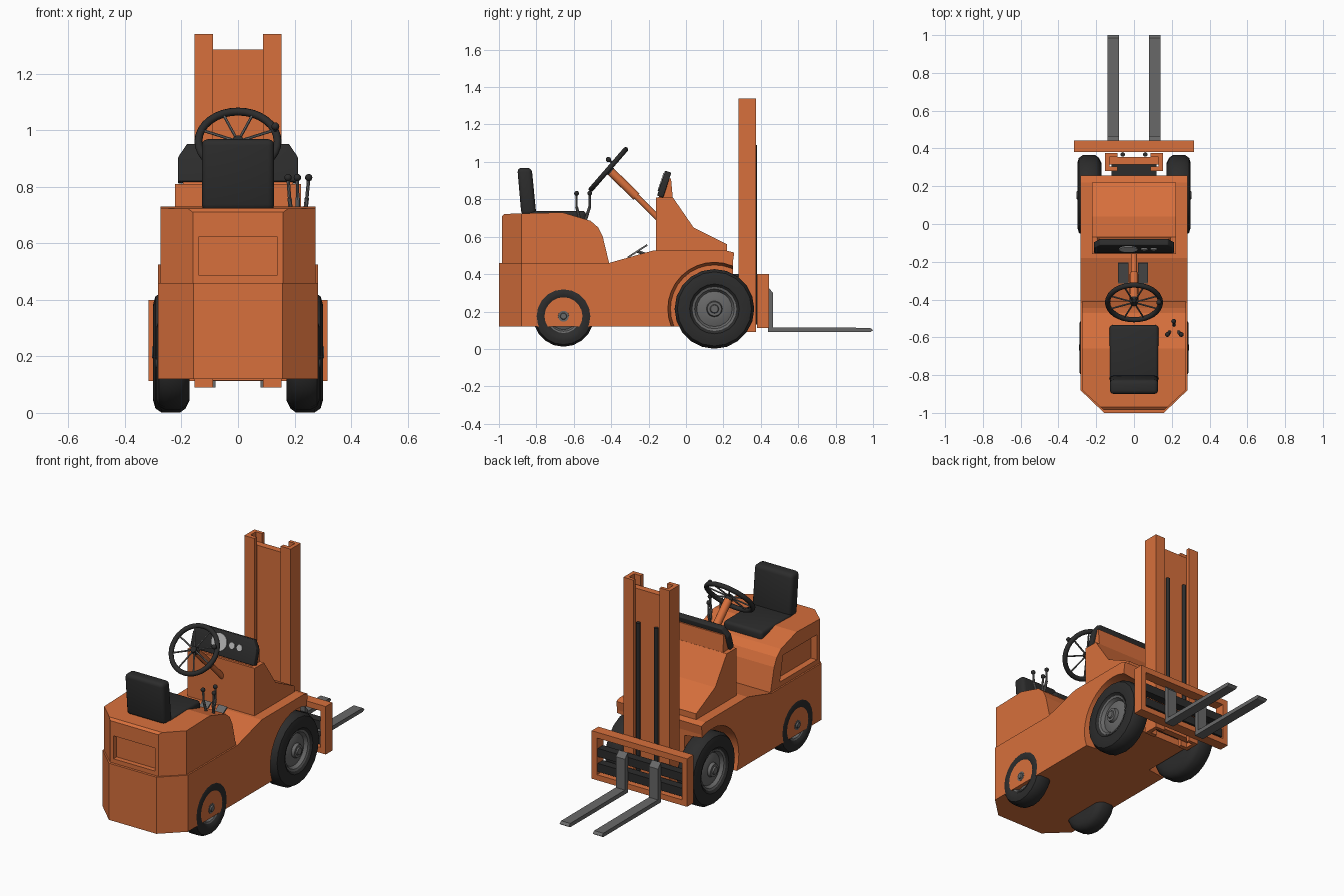
import bpy, bmesh, math
from mathutils import Vector, Matrix

if "Cube" in bpy.data.objects:
    bpy.data.objects.remove(bpy.data.objects["Cube"])

def material(name, col):
    m = bpy.data.materials.new(name)
    m.diffuse_color = (*col, 1)
    m.use_nodes = True
    m.node_tree.nodes["Principled BSDF"].inputs["Base Color"].default_value = m.diffuse_color
    return m

ORANGE = material("orange_paint", (0.68, 0.16, 0.045))
BLACK = material("black_rubber", (0.025, 0.025, 0.025))
STEEL = material("dark_steel", (0.14, 0.14, 0.14))
PALE = material("gauge_face", (0.5, 0.5, 0.5))

def finish(name, bm, mat, smooth=None):
    bmesh.ops.recalc_face_normals(bm, faces=bm.faces)
    me = bpy.data.meshes.new(name)
    bm.to_mesh(me)
    bm.free()
    ob = bpy.data.objects.new(name, me)
    bpy.context.collection.objects.link(ob)
    if mat:
        me.materials.append(mat)
    if smooth:
        activate(ob)
        bpy.ops.object.shade_smooth_by_angle(angle=math.radians(smooth))
    return ob

def activate(ob):
    bpy.ops.object.select_all(action='DESELECT')
    ob.select_set(True)
    bpy.context.view_layer.objects.active = ob

def prism(name, pts, a, b, mat=None, axis='x', planes=(), bevel=0, matrix=None):
    """Extrude a 2D outline from a to b along an axis, trim by planes, bevel."""
    put = {'x': lambda p, t: (t, *p), 'y': lambda p, t: (p[0], t, p[1]),
           'z': lambda p, t: (*p, t)}[axis]
    bm = bmesh.new()
    f = bm.faces.new([bm.verts.new(put(p, a)) for p in pts])
    ext = bmesh.ops.extrude_face_region(bm, geom=[f])
    move = Vector(put((0, 0), b - a))
    bmesh.ops.translate(bm, vec=move, verts=[v for v in ext['geom'] if isinstance(v, bmesh.types.BMVert)])
    for co, no in planes:
        bmesh.ops.bisect_plane(bm, geom=bm.verts[:] + bm.edges[:] + bm.faces[:],
                               plane_co=co, plane_no=no, clear_outer=True)
        bmesh.ops.holes_fill(bm, edges=bm.edges[:], sides=0)
    bmesh.ops.recalc_face_normals(bm, faces=bm.faces)
    if bevel:
        bmesh.ops.bevel(bm, geom=bm.edges[:], offset=bevel, segments=3, profile=0.5, affect='EDGES')
    if matrix:
        bm.transform(matrix)
    return finish(name, bm, mat, 35 if bevel else None)

def box(name, x, y, z, mat=None, **kw):
    return prism(name, [(y[0], z[0]), (y[1], z[0]), (y[1], z[1]), (y[0], z[1])], *x, mat, **kw)

def rod(name, p, q, r, mat, r2=None, n=12):
    p, q = Vector(p), Vector(q)
    bm = bmesh.new()
    bmesh.ops.create_cone(bm, cap_ends=True, segments=n, radius1=r, radius2=r if r2 is None else r2,
                          depth=(q - p).length)
    bm.transform(Matrix.Translation((p + q) / 2) @ (q - p).to_track_quat('Z', 'Y').to_matrix().to_4x4())
    return finish(name, bm, mat, 40)

def ball(name, c, r, mat):
    bm = bmesh.new()
    bmesh.ops.create_uvsphere(bm, u_segments=12, v_segments=8, radius=r)
    bmesh.ops.translate(bm, vec=c, verts=bm.verts)
    return finish(name, bm, mat, 60)

def lathe(name, profile, centre, mat, n=20):
    """Spin an (x, radius) profile around the x axis."""
    bm = bmesh.new()
    vs = [bm.verts.new((x, 0, r)) for x, r in profile]
    es = [bm.edges.new(e) for e in zip(vs, vs[1:])]
    bmesh.ops.spin(bm, geom=vs + es, cent=(0, 0, 0), axis=(1, 0, 0), angle=math.tau, steps=n)
    bmesh.ops.remove_doubles(bm, verts=bm.verts, dist=1e-4)
    bmesh.ops.translate(bm, vec=centre, verts=bm.verts)
    return finish(name, bm, mat, 38)

def cut(ob, cutter):
    m = ob.modifiers.new("cut", 'BOOLEAN')
    m.operation, m.solver, m.object = 'DIFFERENCE', 'EXACT', cutter
    activate(ob)
    bpy.ops.object.modifier_apply(modifier="cut")
    bpy.data.objects.remove(cutter)

SIDES = ((-1, "left"), (1, "right"))

# Lower body with chamfered rear corners
lower = prism("lower_body", [(-1, .12), (-1, .46), (-.41, .46), (-.18, .525), (.22, .525), (.258, .515),
                             (.25, .46), (.25, .12)], -.283, .283, ORANGE,
              planes=[((s * .283, -.88, 0), (s * .12, -.125, 0)) for s in (-1, 1)])
# Upper rear body that carries the seat
upper = prism("seat_housing", [(-.985, .455), (-.985, .71), (-.97, .722), (-.66, .73), (-.51, .685), (-.47, .65),
                               (-.445, .60), (-.41, .455)], -.274, .274, ORANGE,
              planes=[((s * .274, -.88, 0), (s * .105, -.114, 0)) for s in (-1, 1)])
cut(upper, box("rear_recess_cutter", (-.138, .138), (-1.1, -.955), (.486, .624)))
cut(upper, prism("side_recess_cutter", [(-.85, .49), (-.50, .49), (-.53, .64), (-.85, .64)], -.4, -.235))

# Wheel wells and wheels: y, centre height, tyre radius, rim radius, outer x
for axle, y, z, R, rim, xo in (("front", .152, .214, .213, .118, .30), ("rear", -.655, .175, .163, .09, .288)):
    for s, side in SIDES:
        cut(lower, rod("well_cutter", (s * .165, y, z), (s * .33, y, z), R + .022, None, R + .042, 32))
        tyre = [(.172, 0), (.172, rim), (.172, R * .8), (.185, R * .93), (.205, R), (xo - .03, R),
                (xo - .008, R * .93), (xo, R * .8), (xo - .002, rim + .015), (xo - .015, rim), (xo - .04, rim)]
        lathe(f"{axle}_{side}_tyre", [(s * a, r) for a, r in tyre], (0, y, z), BLACK)
        hub = [(.20, rim), (xo - .012, rim), (xo - .016, rim * .9), (xo - .035, rim * .8), (xo - .022, rim * .5),
               (xo - .022, rim * .36), (xo - .004, rim * .32), (xo - .004, rim * .2), (xo + .004, rim * .17),
               (xo + .004, 0)]
        lathe(f"{axle}_{side}_wheel_rim", [(s * a, r) for a, r in hub], (0, y, z), STEEL)
    rod(f"{axle}_axle", (-.2, y, z), (.2, y, z), .03, STEEL)

# Front cowl and dashboard
prism("front_cowl", [(-.16, .5), (-.16, .81), (-.07, .81), (.04, .65), (.22, .56), (.22, .5)], -.222, .222, ORANGE)
prism("dashboard_backing", [(-.15, .80), (-.07, .80), (-.08, .91), (-.11, .91)], -.195, .195, ORANGE)
tilt = Matrix.Translation((0, -.155, .82)) @ Matrix.Rotation(math.radians(-18), 4, 'X')
prism("dashboard", [(-.212, 0), (.212, 0), (.212, .09), (.18, .14), (-.18, .14), (-.212, .09)],
      0, .035, BLACK, axis='y', bevel=.005, matrix=tilt)
for i, (x, r) in enumerate(((-.03, .05), (.055, .018), (.105, .018))):
    rod(f"gauge_{i + 1}", tilt @ Vector((x, .01, .075)), tilt @ Vector((x, -.005, .075)), r, PALE, n=20)

# Steering wheel, spokes, knob and column
c, ang = Vector((0, -.415, .96)), math.radians(49)
turn = Matrix.Translation(c) @ Matrix.Rotation(ang, 4, 'X')
bm = bmesh.new()
ring = [bm.verts.new((.14 + .014 * math.cos(a), 0, .014 * math.sin(a)))
        for a in [math.tau * i / 10 for i in range(10)]]
edges = [bm.edges.new((ring[i], ring[i - 1])) for i in range(10)]
bmesh.ops.spin(bm, geom=ring + edges, cent=(0, 0, 0), axis=(0, 0, 1), angle=math.tau, steps=32)
bmesh.ops.remove_doubles(bm, verts=bm.verts, dist=1e-4)
bm.transform(turn)
finish("steering_wheel_rim", bm, BLACK, 60)
for i in range(8):
    a = math.tau * (i + .5) / 8
    rod(f"steering_spoke_{i + 1}", c, turn @ Vector((.138 * math.cos(a), .138 * math.sin(a), 0)), .005, STEEL, n=6)
rod("steering_hub", turn @ Vector((0, 0, -.02)), turn @ Vector((0, 0, .012)), .025, BLACK, .018)
ball("steering_knob", turn @ Vector((.132, .04, .035)), .014, BLACK)
rod("steering_knob_stem", turn @ Vector((.132, .04, 0)), turn @ Vector((.132, .04, .03)), .006, BLACK)
rod("steering_column_sleeve", turn @ Vector((0, 0, -.01)), (0, -.265, .815), .023, ORANGE)
rod("steering_column", (0, -.28, .83), (0, -.14, .69), .016, ORANGE)

# Seat
box("seat_cushion", (-.13, .13), (-.84, -.535), (.67, .738), BLACK, bevel=.018)
prism("seat_back", [(-.88, .715), (-.80, .715), (-.825, .968), (-.902, .968)], -.128, .128, BLACK, bevel=.022)

# Control levers and pedals
for i, (x, y) in enumerate(((.177, -.585), (.21, -.515), (.25, -.585))):
    base = (.19 + .022 * i, -.565 + (.025 if i == 1 else 0), .68)
    mid = (.6 * x + .4 * base[0], y, .76)
    rod(f"lever_{i + 1}_base", base, mid, .008, STEEL, n=8)
    rod(f"lever_{i + 1}_shaft", mid, (x, y, .83), .006, STEEL, n=8)
    ball(f"lever_{i + 1}_knob", (x, y, .832), .013, BLACK)
for x0, name in ((-.085, "left_pedal"), (.02, "right_pedal")):
    prism(name, [(-.315, .492), (-.31, .485), (-.205, .552), (-.21, .56)], x0, x0 + .055, STEEL)
    rod(name + "_arm", (x0 + .027, -.26, .522), (x0 + .027, -.2, .5), .008, STEEL, n=8)

# Mast: channel rails, plate and lift chains
for s, side in SIDES:
    prism(f"{side}_mast_rail", [(s * x, y) for x, y in ((.154, .28), (.154, .375), (.088, .375), (.088, .355),
          (.13, .355), (.13, .305), (.088, .305), (.088, .28))], .09, 1.34, ORANGE, axis='z')
    rod(f"{side}_lift_rod", (s * .06, .368, .13), (s * .06, .368, 1.09), .012, BLACK, n=10)
box("mast_plate", (-.13, .13), (.315, .355), (.115, 1.285), ORANGE)
box("mast_mount", (-.12, .12), (.24, .32), (.16, .40), BLACK)

# Fork carriage: frame, cross bars, forks
frame = box("carriage_frame", (-.317, .317), (.38, .443), (.112, .40), ORANGE)
cut(frame, box("frame_cutter", (-.282, .282), (.3, .5), (.145, .365)))
for i, z in enumerate((.16, .25)):
    box(f"carriage_bar_{i + 1}", (-.285, .285), (.385, .435), (z, z + .05), BLACK)
for s, side in SIDES:
    prism(f"{side}_fork", [(.438, .09), (.985, .09), (1, .10), (.985, .113), (.466, .115), (.466, .30), (.438, .33)],
          s * .08, s * .14, STEEL)
